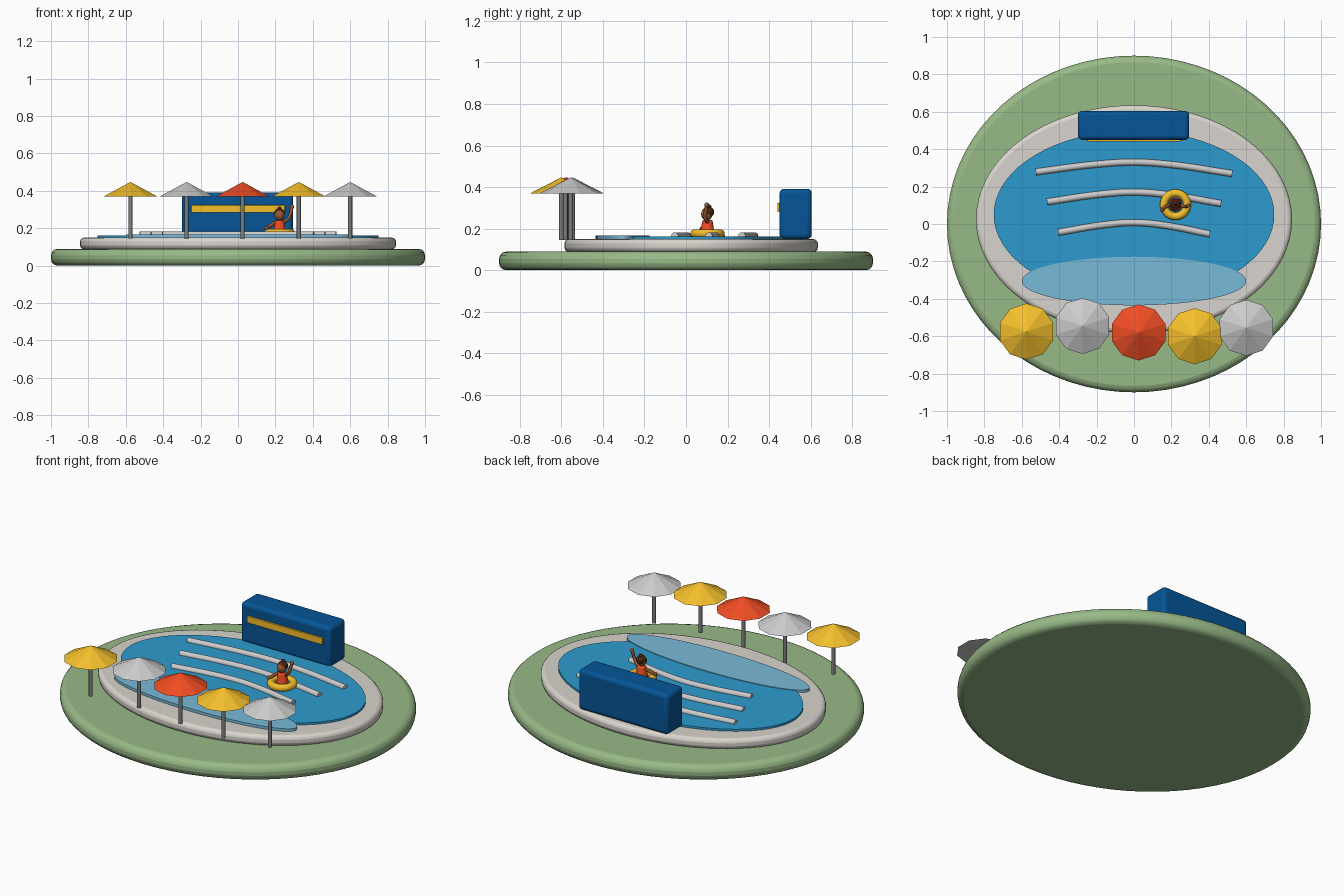
import bpy, math
from mathutils import Vector

if "Cube" in bpy.data.objects:
    bpy.data.objects.remove(bpy.data.objects["Cube"])


def mat(name, r, g, b):
    m = bpy.data.materials.new(name)
    m.diffuse_color = [(c / 255) ** 2.2 for c in (r, g, b)] + [1]
    m.use_nodes = True
    m.node_tree.nodes["Principled BSDF"].inputs["Base Color"].default_value = m.diffuse_color
    return m


GREEN = mat("grass", 150, 184, 134)
STONE = mat("stone", 216, 211, 204)
WATER = mat("water", 48, 154, 205)
SHALLOW = mat("shallow_water", 120, 184, 216)
BLUE = mat("blue", 14, 86, 150)
YELLOW = mat("yellow", 244, 190, 48)
RED = mat("red", 240, 78, 40)
SKIN = mat("skin", 150, 90, 50)
HAIR = mat("hair", 75, 42, 25)


def finish(name, material=None, bevel=0, segments=3, smooth=True):
    o = bpy.context.object
    o.name = name
    bpy.ops.object.transform_apply(location=False, rotation=True, scale=True)
    if material:
        o.data.materials.append(material)
    if smooth:
        bpy.ops.object.shade_smooth_by_angle(angle=math.radians(35))
    if bevel:
        b = o.modifiers.new("bevel", "BEVEL")
        b.width, b.segments, b.limit_method = bevel, segments, 'ANGLE'
    return o


def disc(name, y, rx, ry, z0, z1, material, bevel=0):
    bpy.ops.mesh.primitive_cylinder_add(vertices=72, radius=1, depth=1,
                                        location=(0, y, (z0 + z1) / 2))
    bpy.context.object.scale = (rx, ry, z1 - z0)
    finish(name, material, bevel)


def box(name, lo, hi, material, bevel):
    lo, hi = Vector(lo), Vector(hi)
    bpy.ops.mesh.primitive_cube_add(size=1, location=(lo + hi) / 2)
    bpy.context.object.scale = hi - lo
    finish(name, material, bevel)


def ball(name, loc, scale, material):
    bpy.ops.mesh.primitive_uv_sphere_add(segments=20, ring_count=12, radius=1, location=loc)
    bpy.context.object.scale = scale
    finish(name, material)


def tube(name, pts, radius, material=None):
    cu = bpy.data.curves.new(name, 'CURVE')
    cu.dimensions = '3D'
    cu.bevel_depth, cu.bevel_resolution, cu.use_fill_caps = radius, 3, True
    cu.resolution_u = 6
    sp = cu.splines.new('BEZIER')
    sp.bezier_points.add(len(pts) - 1)
    for bp, p in zip(sp.bezier_points, pts):
        bp.co = p
        bp.handle_left_type = bp.handle_right_type = 'AUTO'
    o = bpy.data.objects.new(name, cu)
    bpy.context.collection.objects.link(o)
    if material:
        cu.materials.append(material)


# Island, pool surround and water
disc("grass_base", 0, 1.0, 0.9, 0, 0.09, GREEN, 0.035)
disc("pool_surround", 0.025, 0.845, 0.61, 0.088, 0.15, STONE, 0.022)
disc("pool_water", 0.05, 0.75, 0.45, 0.148, 0.162, WATER)
disc("shallow_water", -0.305, 0.6, 0.13, 0.148, 0.166, SHALLOW)

# Back building with front panel
box("pool_house", (-0.3, 0.45, 0.15), (0.295, 0.605, 0.392), BLUE, 0.022)
box("house_panel", (-0.25, 0.44, 0.283), (0.25, 0.456, 0.323), YELLOW, 0.003)

# Curved lane ropes
for i, (half, y) in enumerate([(0.525, 0.275), (0.465, 0.115), (0.405, -0.048)]):
    tube(f"lane_rope_{i + 1}",
         [(-half, y + 0.003, 0.165), (-half * 0.4, y + 0.043, 0.165), (0, y + 0.055, 0.165),
          (half * 0.4, y + 0.041, 0.165), (half, y - 0.006, 0.165)], 0.018)

# Umbrellas
spots = [(-0.575, -0.575, YELLOW), (-0.275, -0.545, None), (0.025, -0.58, RED),
         (0.325, -0.6, YELLOW), (0.6, -0.555, None)]
for i, (x, y, m) in enumerate(spots):
    bpy.ops.mesh.primitive_cylinder_add(vertices=12, radius=0.011, depth=0.24,
                                        location=(x, y, 0.265))
    finish(f"umbrella_pole_{i + 1}", mat(f"pole_{i + 1}", 125, 125, 125))
    bpy.ops.mesh.primitive_cone_add(vertices=10, radius1=0.15, radius2=0, depth=0.077,
                                    location=(x, y, 0.4085))
    finish(f"umbrella_canopy_{i + 1}", m, smooth=False)

# Swimmer in a float ring
X, Y = 0.222, 0.103
bpy.ops.mesh.primitive_torus_add(major_radius=0.062, minor_radius=0.021, major_segments=36,
                                 minor_segments=14, location=(X, Y, 0.176))
finish("float_ring", YELLOW)
bpy.ops.mesh.primitive_cone_add(vertices=20, radius1=0.037, radius2=0.024, depth=0.08,
                                location=(X, Y, 0.202))
finish("torso", RED, 0.008)
ball("head", (X, Y - 0.003, 0.27), (0.027, 0.027, 0.031), SKIN)
ball("hair", (X, Y + 0.004, 0.28), (0.029, 0.029, 0.025), HAIR)
ball("hair_bun", (X, Y + 0.008, 0.305), (0.012, 0.012, 0.011), HAIR)
tube("raised_arm", [(X + 0.025, Y, 0.232), (X + 0.05, Y - 0.01, 0.255),
                    (X + 0.066, Y - 0.004, 0.312)], 0.009, SKIN)
ball("raised_hand", (X + 0.067, Y - 0.004, 0.314), (0.011, 0.011, 0.013), SKIN)
tube("resting_arm", [(X - 0.025, Y, 0.232), (X - 0.052, Y - 0.01, 0.212),
                     (X - 0.07, Y - 0.025, 0.2)], 0.009, SKIN)
ball("resting_hand", (X - 0.072, Y - 0.027, 0.2), (0.011, 0.011, 0.01), SKIN)
